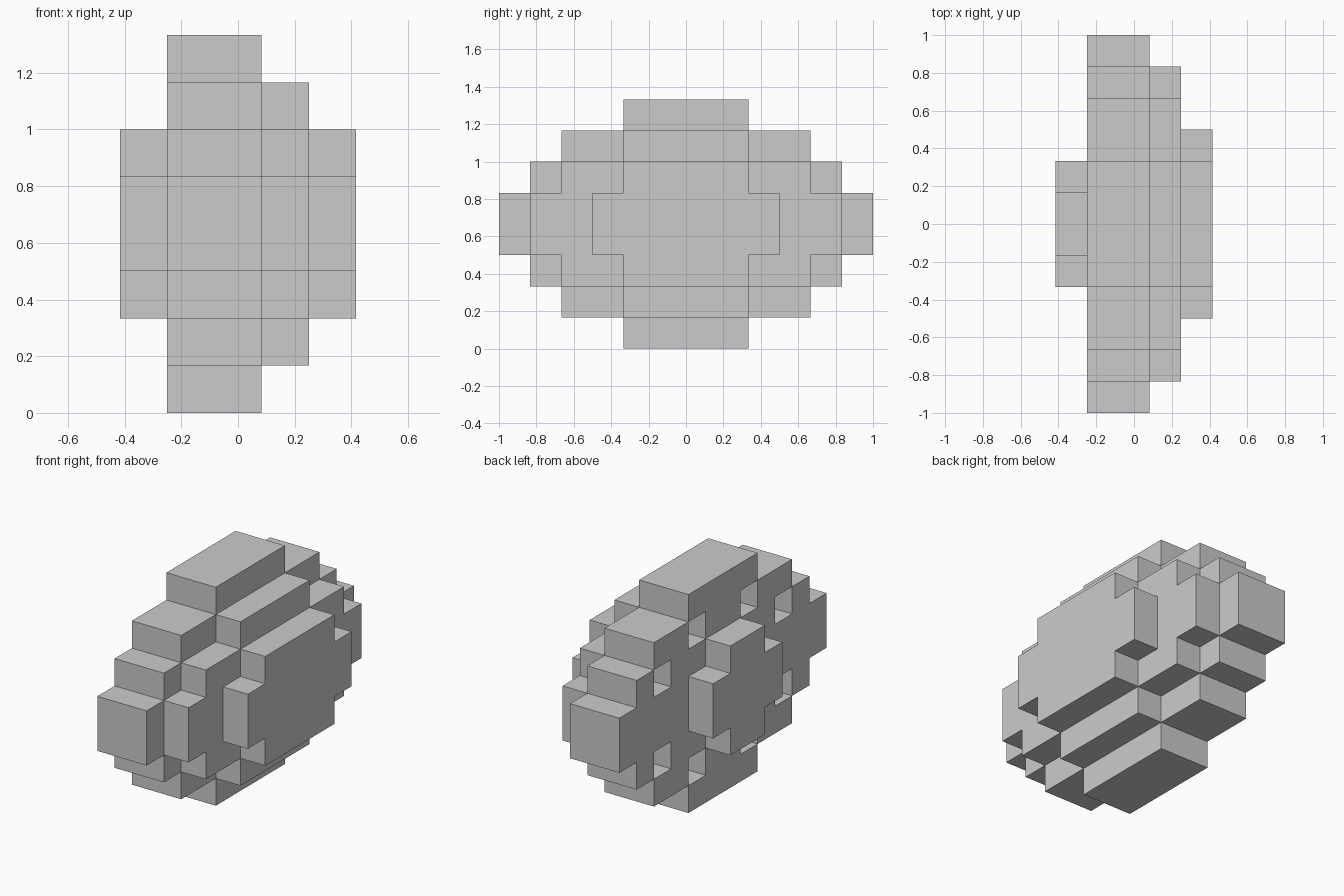
import bpy, bmesh
from mathutils import Vector

if "Cube" in bpy.data.objects:
    bpy.data.objects.remove(bpy.data.objects["Cube"])

S = 1 / 6                       # size of one block
ORIGIN = Vector((-2.5 * S, 0, 0))

# Half width (in blocks along y) of each row from bottom to top, per slab in x
FULL = [2, 4, 5, 6, 6, 5, 4, 2]
SLABS = [
    [0, 0, 1, 2, 2, 1, 0, 0],   # raised cross on the left side
    FULL, FULL,                 # main disc
    [0, 2, 4, 5, 5, 4, 2, 0],   # first step on the right side
    [0, 0, 2, 3, 3, 2, 0, 0],   # outer step on the right side
]
cells = {(x, y, z) for x, rows in enumerate(SLABS)
         for z, h in enumerate(rows) for y in range(-h, h)}

# Pits one block deep in the left face, mirrored in y and z
for y, z in ((1, 1), (3, 2)):
    for yy in (y, -1 - y):
        for zz in (z, 7 - z):
            cells.discard((1, yy, zz))

# Outer skin of the blocks
bm = bmesh.new()
verts = {}


def vert(p):
    if p not in verts:
        verts[p] = bm.verts.new(ORIGIN + Vector(p) * S)
    return verts[p]


for c in sorted(cells):
    for axis in range(3):
        for side in (0, 1):
            n = list(c)
            n[axis] += 2 * side - 1
            if tuple(n) in cells:
                continue
            b, d = (axis + 1) % 3, (axis + 2) % 3
            loop = []
            for i, j in ((0, 0), (1, 0), (1, 1), (0, 1)):
                p = list(c)
                p[axis] += side
                p[b] += i
                p[d] += j
                loop.append(vert(tuple(p)))
            bm.faces.new(loop if side else loop[::-1])

# Merge flat neighbouring faces
bmesh.ops.dissolve_limit(bm, angle_limit=0.01, verts=bm.verts[:], edges=bm.edges[:])

mesh = bpy.data.meshes.new("boulder")
bm.to_mesh(mesh)
bm.free()
bpy.context.collection.objects.link(bpy.data.objects.new("boulder", mesh))
